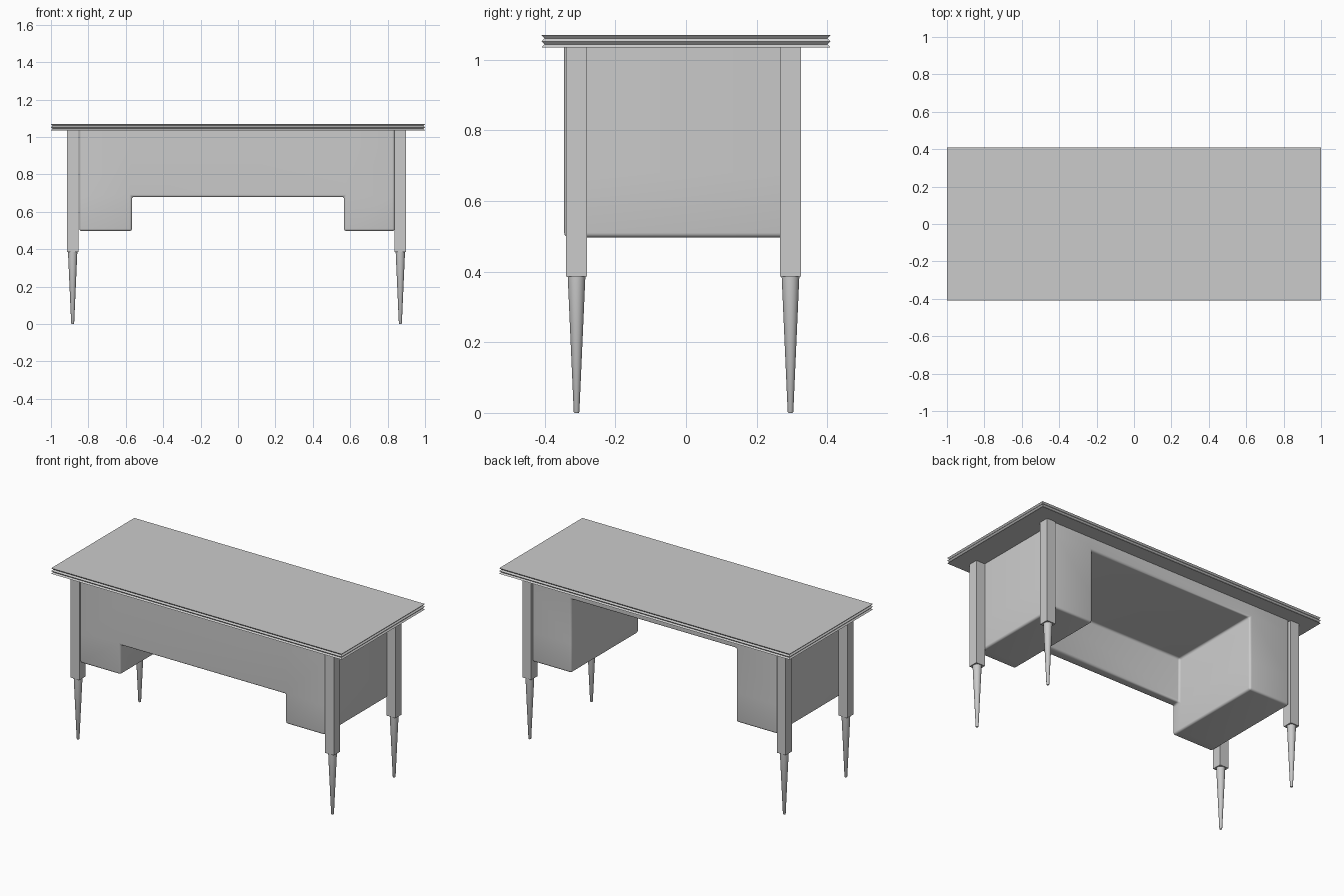
import bpy, bmesh, math
from itertools import product

if "Cube" in bpy.data.objects:
    bpy.data.objects.remove(bpy.data.objects["Cube"])

def add_object(name, bm, smooth=False):
    bmesh.ops.recalc_face_normals(bm, faces=bm.faces)
    mesh = bpy.data.meshes.new(name)
    bm.to_mesh(mesh)
    bm.free()
    ob = bpy.data.objects.new(name, mesh)
    bpy.context.collection.objects.link(ob)
    if smooth:
        bpy.ops.object.select_all(action='DESELECT')
        bpy.context.view_layer.objects.active = ob
        ob.select_set(True)
        bpy.ops.object.shade_smooth_by_angle(angle=math.radians(35))
    return ob

def loft(bm, rings):
    loops = [[bm.verts.new(p) for p in ring] for ring in rings]
    n = len(loops[0])
    for a, b in zip(loops, loops[1:]):
        for i in range(n):
            j = (i + 1) % n
            bm.faces.new((a[i], a[j], b[j], b[i]))
    bm.faces.new(loops[0])
    bm.faces.new(loops[-1])

def rect(cx, cy, hx, hy, z):
    return [(cx - hx, cy - hy, z), (cx + hx, cy - hy, z),
            (cx + hx, cy + hy, z), (cx - hx, cy + hy, z)]

def circle(cx, cy, r, z, n=32):
    return [(cx + r * math.cos(2 * math.pi * i / n),
             cy + r * math.sin(2 * math.pi * i / n), z) for i in range(n)]

# Table top with a grooved edge
bm = bmesh.new()
edge = [(1.035, 0), (1.044, .008), (1.0525, 0), (1.061, .008), (1.07, 0)]
loft(bm, [rect(0, 0, 1 - d, .409 - d, z) for z, d in edge])
add_object("table_top", bm)

# Cabinet body: two pedestals, front panel and shallow drawer over the knee hole
xs = [-.848, -.567, .567, .838]
ys = [-.345, -.285, .318]
zs = [.497, .68, .955, 1.036]
filled = {(i, j, k) for i, j, k in product(range(3), range(2), range(3))
          if i != 1 or k == 2 or (j == 0 and k == 1)}
bm = bmesh.new()
grid = {}

def corner(p):
    if p not in grid:
        grid[p] = bm.verts.new((xs[p[0]], ys[p[1]], zs[p[2]]))
    return grid[p]

for cell in filled:
    for axis, side in product(range(3), (0, 1)):
        near = list(cell)
        near[axis] += 2 * side - 1
        if tuple(near) in filled:
            continue
        u, v = [a for a in range(3) if a != axis]
        pts = []
        for du, dv in ((0, 0), (1, 0), (1, 1), (0, 1)):
            p = list(cell)
            p[axis] += side
            p[u] += du
            p[v] += dv
            pts.append(corner(tuple(p)))
        bm.faces.new(pts)
# Soft rounding on every edge except the top rim
bmesh.ops.recalc_face_normals(bm, faces=bm.faces)
sharp = [e for e in bm.edges if e.calc_face_angle(0) > .5
         and not all(v.co.z > 1.03 for v in e.verts)]
bmesh.ops.bevel(bm, geom=sharp, offset=.013, segments=4, profile=.5, affect='EDGES')
add_object("cabinet_body", bm, True)

# Legs: square post above, round tapered foot below
for xn, x in (("left", -.884), ("right", .868)):
    for yn, y in (("front", -.31), ("back", .296)):
        bm = bmesh.new()
        loft(bm, [rect(x, y, .0305, .03, z) for z in (.386, 1.036)])
        add_object(f"{yn}_{xn}_leg_post", bm)
        bm = bmesh.new()
        loft(bm, [circle(x, y, r, z) for r, z in
                  ((.006, 0), (.008, .003), (.025, .386))])
        add_object(f"{yn}_{xn}_tapered_foot", bm, True)
